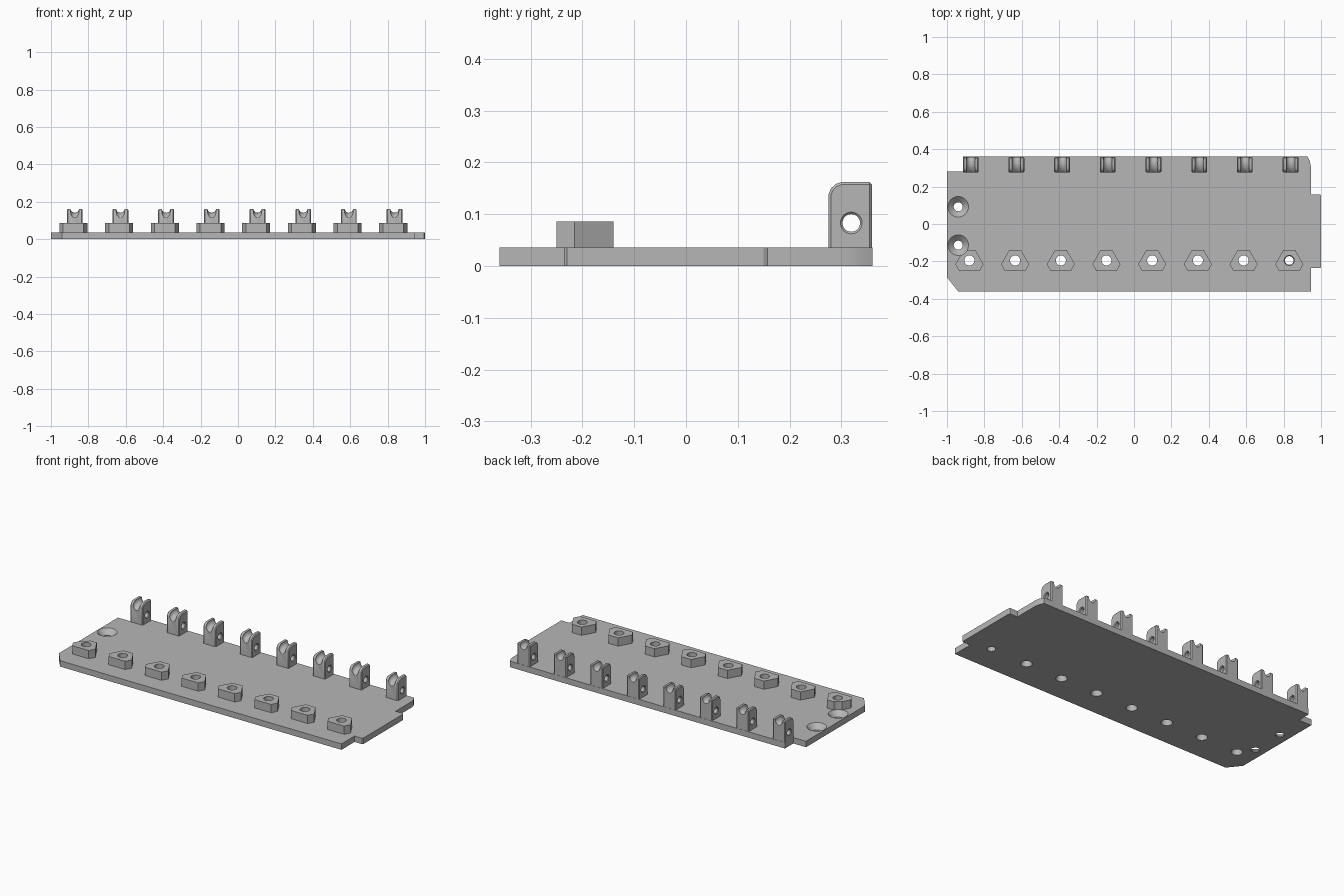
import bpy, bmesh, math
from mathutils import Matrix, Vector

cube = bpy.data.objects.get("Cube")
if cube:
    bpy.data.objects.remove(cube, do_unlink=True)

THICK = 0.036          # plate thickness
STEP = 0.2443          # spacing of the repeated parts
COUNT = 8

grey = bpy.data.materials.new("plain grey")
grey.use_nodes = True
grey.diffuse_color = (0.47, 0.47, 0.47, 1)
grey.node_tree.nodes["Principled BSDF"].inputs["Base Color"].default_value = (0.47, 0.47, 0.47, 1)


def make(name, bm):
    bmesh.ops.recalc_face_normals(bm, faces=bm.faces)
    mesh = bpy.data.meshes.new(name)
    bm.to_mesh(mesh)
    bm.free()
    mesh.materials.append(grey)
    obj = bpy.data.objects.new(name, mesh)
    bpy.context.collection.objects.link(obj)
    return obj


def prism(name, points, offset):
    """Extrude a closed outline along the offset vector."""
    bm = bmesh.new()
    face = bm.faces.new([bm.verts.new(p) for p in points])
    top = bmesh.ops.extrude_face_region(bm, geom=[face])["geom"]
    bmesh.ops.translate(bm, vec=Vector(offset),
                        verts=[v for v in top if isinstance(v, bmesh.types.BMVert)])
    return make(name, bm)


def lathe(name, profile, centre, axis="Z", closed=False, steps=32):
    """Revolve (radius, height) points into a solid."""
    bm = bmesh.new()
    rings = []
    for r, h in profile:
        rings.append([bm.verts.new((r * math.cos(i * math.tau / steps),
                                    r * math.sin(i * math.tau / steps), h))
                      for i in range(steps)])
    pairs = list(zip(rings, rings[1:] + rings[:1])) if closed else list(zip(rings, rings[1:]))
    for a, b in pairs:
        for i in range(steps):
            j = (i + 1) % steps
            bm.faces.new((a[i], a[j], b[j], b[i]))
    if not closed:
        bm.faces.new(rings[0])
        bm.faces.new(rings[-1])
    if axis == "X":
        bm.transform(Matrix.Rotation(math.pi / 2, 4, "Y"))
    bm.transform(Matrix.Translation(centre))
    return make(name, bm)


def apply_modifier(obj, mod):
    bpy.context.view_layer.objects.active = obj
    bpy.ops.object.modifier_apply(modifier=mod.name)


def cut(obj, cutters):
    for cutter in cutters:
        mod = obj.modifiers.new("cut", "BOOLEAN")
        mod.operation = "DIFFERENCE"
        mod.solver = "EXACT"
        mod.object = cutter
        apply_modifier(obj, mod)


def finish(obj):
    bpy.ops.object.select_all(action="DESELECT")
    obj.select_set(True)
    bpy.context.view_layer.objects.active = obj
    bpy.ops.object.shade_smooth_by_angle(angle=math.radians(30))


# Base plate with corner steps and an end tab
outline = [(-0.94, -0.36), (0.945, -0.36), (0.945, -0.235), (0.995, -0.235),
           (1, -0.23), (1, 0.15), (0.995, 0.158), (0.945, 0.158), (0.945, 0.31),
           (0.94, 0.335), (0.928, 0.36), (-0.915, 0.36), (-0.915, 0.28),
           (-1, 0.28), (-1, -0.285)]
plate = prism("base_plate", [(x, y, 0) for x, y in outline], (0, 0, THICK))

# Countersunk screw holes at the right-hand end
screw_profile = [(0.024, -0.02), (0.024, 0.006), (0.055, THICK), (0.055, 0.2)]
screw_cutters = [lathe("screw_cutter", screw_profile, (-0.94, y, 0)) for y in (0.092, -0.113)]
cut(plate, screw_cutters)
helpers = list(screw_cutters)

# Clipped triangular bosses with through holes
half = [(0.055, -0.25), (0.075, -0.215), (0.032, -0.14)]
for n in range(COUNT):
    x = -0.88 + n * STEP
    shape = half + [(-px, py) for px, py in reversed(half)]
    boss = prism(f"boss_{n + 1}", [(x + px, py, THICK) for px, py in shape], (0, 0, 0.05))
    low = 0.023 if n == COUNT - 1 else 0.031
    drill = lathe("boss_drill", [(low, -0.02), (low, 0.01), (0.027, 0.02), (0.027, 0.2)],
                  (x, -0.195, 0))
    cut(plate, [drill])
    cut(boss, [drill] + (screw_cutters[1:] if n == 0 else []))
    helpers.append(drill)
    finish(boss)
finish(plate)

# Upright lugs with a cross hole and a saddle groove over the top
side = [(0.275, 0.028), (0.359, 0.028), (0.359, 0.162), (0.3, 0.162),
        (0.289, 0.158), (0.28, 0.15), (0.275, 0.138)]
WIDE = 0.084
for n in range(COUNT):
    x = -0.873 + n * STEP
    lug = prism(f"lug_{n + 1}", [(x - WIDE / 2, y, z) for y, z in side], (WIDE, 0, 0))
    bevel = lug.modifiers.new("edge", "BEVEL")
    bevel.width = 0.005
    bevel.segments = 1
    bevel.limit_method = "ANGLE"
    bevel.angle_limit = math.radians(50)
    apply_modifier(lug, bevel)
    h = WIDE / 2
    hole = lathe("lug_drill", [(0.026, -h - 0.005), (0.017, -h + 0.004),
                               (0.017, h - 0.004), (0.026, h + 0.005)],
                 (x, 0.319, 0.083), "X")
    ring = [(0.081 + 0.023 * math.cos(a * math.tau / 20), 0.023 * math.sin(a * math.tau / 20))
            for a in range(20)]
    groove = lathe("groove_cutter", ring, (x, 0.324, 0.083), "X", closed=True, steps=48)
    # Keep only the upper part of the ring so the plate end stays whole
    bm = bmesh.new()
    bm.from_mesh(groove.data)
    cutoff = bmesh.ops.bisect_plane(bm, geom=bm.verts[:] + bm.edges[:] + bm.faces[:],
                                    plane_co=(0, 0, 0.1), plane_no=(0, 0, 1), clear_inner=True)
    bmesh.ops.holes_fill(bm, edges=[e for e in bm.edges if e.is_boundary], sides=0)
    bmesh.ops.recalc_face_normals(bm, faces=bm.faces)
    bm.to_mesh(groove.data)
    bm.free()
    cut(lug, [hole, groove])
    helpers += [hole, groove]
    finish(lug)

# Remove the cutting helpers
for obj in helpers:
    bpy.data.objects.remove(obj, do_unlink=True)
